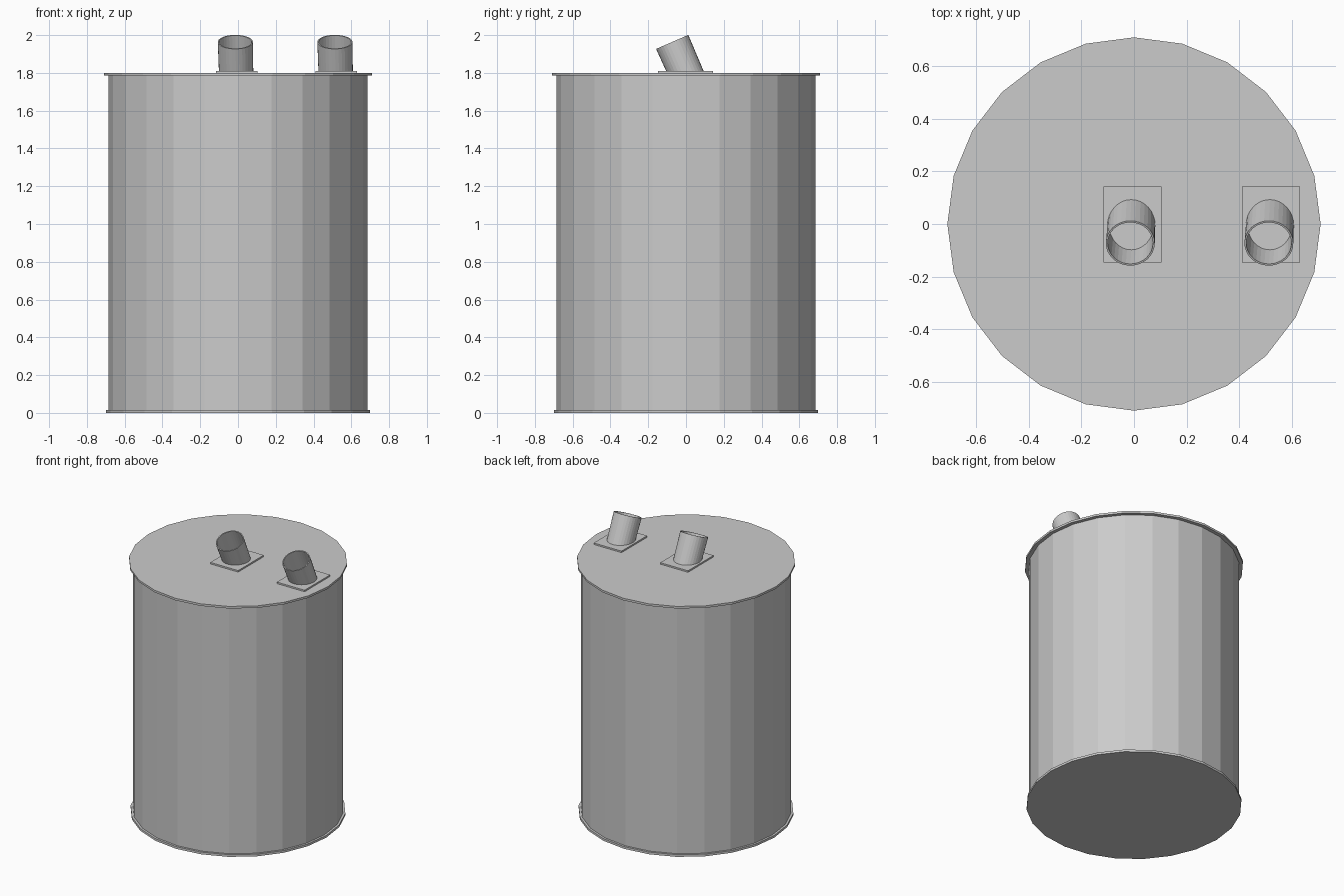
import bpy
import bmesh
from math import radians, cos, sin, tan, tau
from mathutils import Vector

cube = bpy.data.objects.get("Cube")
if cube:
    bpy.data.objects.remove(cube, do_unlink=True)

grey = bpy.data.materials.new("plain grey")
grey.use_nodes = True
COLOUR = (0.6, 0.6, 0.6, 1)
grey.diffuse_color = COLOUR
grey.node_tree.nodes["Principled BSDF"].inputs["Base Color"].default_value = COLOUR


def finish(bm, name):
    bmesh.ops.recalc_face_normals(bm, faces=bm.faces)
    mesh = bpy.data.meshes.new(name)
    bm.to_mesh(mesh)
    bm.free()
    mesh.materials.append(grey)
    obj = bpy.data.objects.new(name, mesh)
    bpy.context.collection.objects.link(obj)
    return obj


def loft(name, rings):
    """Join equal-sized rings of points in order, last back to first."""
    bm = bmesh.new()
    loops = [[bm.verts.new(p) for p in ring] for ring in rings]
    for a, b in zip(loops, loops[1:] + loops[:1]):
        for i in range(len(a)):
            j = (i + 1) % len(a)
            bm.faces.new((a[i], a[j], b[j], b[i]))
    return finish(bm, name)


def drum(name, radius, bottom, top, sides=24):
    """Flat-sided closed cylinder with a corner on the x axis."""
    bm = bmesh.new()
    base = [bm.verts.new((radius * cos(tau * i / sides),
                          radius * sin(tau * i / sides), bottom))
            for i in range(sides)]
    face = bm.faces.new(base)
    extruded = bmesh.ops.extrude_face_region(bm, geom=[face], use_keep_orig=True)
    moved = [v for v in extruded["geom"] if isinstance(v, bmesh.types.BMVert)]
    bmesh.ops.translate(bm, vec=(0, 0, top - bottom), verts=moved)
    return finish(bm, name)


def plate(name, centre, size):
    bm = bmesh.new()
    bmesh.ops.create_cube(bm, size=1)
    bmesh.ops.scale(bm, vec=size, verts=bm.verts)
    bmesh.ops.translate(bm, vec=centre, verts=bm.verts)
    return finish(bm, name)


TILT = radians(23.5)


def pipe_ring(x, radius, top, sides=32):
    """Square-cut ring at the pipe mouth, or a level ring at the plate."""
    points = []
    for i in range(sides):
        a = tau * i / sides
        u, v = radius * cos(a), radius * sin(a)
        if top:
            p = Vector((x - 0.004, -0.073 + v * cos(TILT), 1.964 + v * sin(TILT)))
        else:
            p = Vector((x, -0.073 + 0.159 * tan(TILT) + v / cos(TILT), 1.805))
        points.append(p + Vector((u, 0, 0)))
    return points


# Tank body with overhanging end discs
drum("tank_body", 0.685, 0.008, 1.792)
drum("bottom_rim", 0.70, 0, 0.016)
drum("top_lid", 0.71, 1.785, 1.80)

# Two hollow, forward-leaning pipes on flange plates
for place, x in (("centre", -0.006), ("left", 0.521)):
    plate(place + "_flange", (x, -0.002, 1.804), (0.22, 0.29, 0.014))
    loft(place + "_pipe", [pipe_ring(x - 0.004, 0.091, False),
                           pipe_ring(x - 0.004, 0.093, True),
                           pipe_ring(x - 0.004, 0.086, True),
                           pipe_ring(x - 0.004, 0.084, False)])
